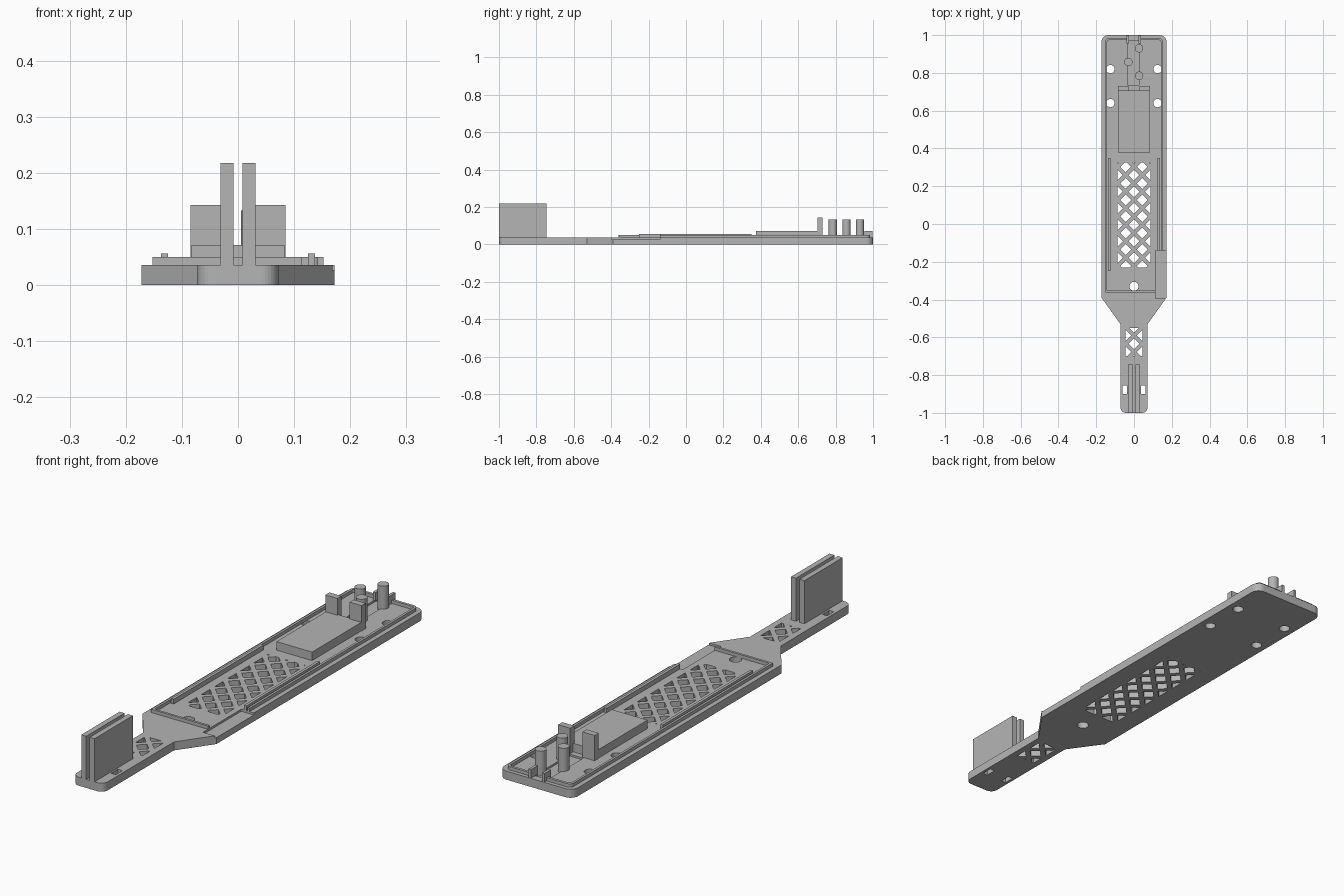
import bpy, bmesh, math
from mathutils import Vector

old = bpy.data.objects.get("Cube")
if old:
    bpy.data.objects.remove(old, do_unlink=True)

grey = bpy.data.materials.new("matte_grey")
grey.use_nodes = True
COLOUR = (0.46, 0.46, 0.46, 1)
grey.diffuse_color = COLOUR
grey.node_tree.nodes["Principled BSDF"].inputs["Base Color"].default_value = COLOUR

PLATE = 0.036   # top of the plate
LIP = 0.05      # top of the raised lip
BLOCK = 0.072   # top of the raised bed


def finish(name, bm):
    """Turn a bmesh into a named object."""
    bmesh.ops.recalc_face_normals(bm, faces=bm.faces)
    mesh = bpy.data.meshes.new(name)
    bm.to_mesh(mesh)
    bm.free()
    mesh.materials.append(grey)
    ob = bpy.data.objects.new(name, mesh)
    bpy.context.collection.objects.link(ob)
    return ob


def raise_faces(bm, z0, z1):
    """Thicken flat faces lying at z0 up to z1."""
    res = bmesh.ops.extrude_face_region(bm, geom=bm.faces[:], use_keep_orig=True)
    verts = [g for g in res["geom"] if isinstance(g, bmesh.types.BMVert)]
    bmesh.ops.translate(bm, vec=(0, 0, z1 - z0), verts=verts)


def prism(name, points, z0, z1):
    bm = bmesh.new()
    bm.faces.new([bm.verts.new((x, y, z0)) for x, y in points])
    raise_faces(bm, z0, z1)
    return finish(name, bm)


def box(name, x0, x1, y0, y1, z0, z1):
    return prism(name, [(x0, y0), (x1, y0), (x1, y1), (x0, y1)], z0, z1)


def cylinder(name, x, y, r, z0, z1, n=32):
    ring = [(x + r * math.cos(math.tau * i / n), y + r * math.sin(math.tau * i / n))
            for i in range(n)]
    return prism(name, ring, z0, z1)


def rounded(corners, steps=8):
    """Round each (x, y, radius) corner of a polygon."""
    out = []
    for i, (x, y, r) in enumerate(corners):
        p = Vector((x, y))
        if r == 0:
            out.append((x, y))
            continue
        a = (Vector(corners[i - 1][:2]) - p).normalized()
        b = (Vector(corners[(i + 1) % len(corners)][:2]) - p).normalized()
        centre = p + (a + b) * r
        for k in range(steps + 1):
            t = math.pi / 2 * k / steps
            out.append(tuple(centre - b * r * math.cos(t) - a * r * math.sin(t)))
    return out


def lattice(name, x0, x1, y0, y1, cx, cy, pitch=0.0875, half=0.029):
    """Cutter made of a diamond grid clipped to a rectangle."""
    bm = bmesh.new()
    for i in range(-10, 11):
        for j in range(-20, 21):
            if (i + j) % 2:
                continue
            x, y = cx + i * pitch / 2, cy + j * pitch / 2
            if x0 - half < x < x1 + half and y0 - half < y < y1 + half:
                bm.faces.new([bm.verts.new((x + dx * half, y + dy * half, -0.05))
                              for dx, dy in ((1, 0), (0, 1), (-1, 0), (0, -1))])
    for co, no in (((x0, 0, 0), (-1, 0, 0)), ((x1, 0, 0), (1, 0, 0)),
                   ((0, y0, 0), (0, -1, 0)), ((0, y1, 0), (0, 1, 0))):
        bmesh.ops.bisect_plane(bm, geom=bm.verts[:] + bm.edges[:] + bm.faces[:],
                               plane_co=co, plane_no=no, clear_outer=True)
    raise_faces(bm, -0.05, 0.1)
    return finish(name, bm)


def cut(target, cutters):
    for c in cutters:
        c.hide_render = True
        c.hide_viewport = True
        c.display_type = 'WIRE'
        mod = target.modifiers.new(c.name, 'BOOLEAN')
        mod.operation = 'DIFFERENCE'
        mod.solver = 'EXACT'
        mod.object = c
    # apply the cuts, then drop the cutters
    bpy.context.view_layer.update()
    deps = bpy.context.evaluated_depsgraph_get()
    mesh = bpy.data.meshes.new_from_object(target.evaluated_get(deps))
    target.modifiers.clear()
    target.data = mesh
    for c in cutters:
        bpy.data.objects.remove(c, do_unlink=True)


# Paddle-shaped base plate
base_plate = prism("base_plate", rounded([
    (-0.072, -1, 0.03), (0.072, -1, 0.03), (0.072, -0.53, 0), (0.172, -0.39, 0),
    (0.172, 1, 0.035), (-0.172, 1, 0.035), (-0.172, -0.39, 0), (-0.072, -0.53, 0)]),
    0, PLATE)

# Openings through the plate, corner notch and cable groove
cutters = [
    lattice("main_lattice_cutter", -0.088, 0.088, -0.23, 0.325, 0.0437, 0.303),
    lattice("tail_lattice_cutter", -0.045, 0.045, -0.70, -0.55, 0, -0.635),
    cylinder("front_hole_cutter", 0, -0.33, 0.024, -0.05, 0.1),
    box("notch_cutter", 0.113, 0.2, -0.395, -0.14, 0.027, 0.1),
    box("groove_cutter", -0.035, 0.027, 0.735, 0.97, 0.028, 0.1),
]
for side in (-1, 1):
    for y in (0.64, 0.82):
        cutters.append(cylinder("screw_hole_cutter", side * 0.125, y, 0.022, -0.05, 0.1))
    x = side * 0.049
    cutters.append(box("strap_slot_cutter", x - 0.011, x + 0.011, -0.9, -0.855, -0.05, 0.1))
cut(base_plate, cutters)

# Raised lip running round the plate, open at the notch and the cable exit
lip = prism("lip", rounded([(-0.152, -0.362, 0), (0.152, -0.362, 0),
                            (0.152, 0.984, 0.02), (-0.152, 0.984, 0.02)]), PLATE, LIP)
cut(lip, [
    prism("lip_inner_cutter", rounded([(-0.142, -0.352, 0), (0.142, -0.352, 0),
                                       (0.142, 0.973, 0.01), (-0.142, 0.973, 0.01)]), 0, 0.1),
    box("lip_notch_cutter", 0.113, 0.2, -0.395, -0.14, 0, 0.1),
    box("lip_exit_cutter", -0.027, 0.024, 0.95, 1.02, 0, 0.1),
])

# Side ridges just inside the lip
box("ridge_right", -0.137, -0.125, -0.25, 0.35, PLATE, 0.056)
box("ridge_left", 0.125, 0.137, -0.14, 0.35, PLATE, 0.056)

# Raised bed with two stop posts at its rear
box("bed", -0.083, 0.083, 0.375, 0.71, PLATE, BLOCK)
for side, label in ((-1, "right"), (1, "left")):
    inner, outer = sorted((side * 0.029, side * 0.085))
    box("stop_post_" + label, inner, outer, 0.703, 0.73, PLATE, 0.143)

# Cable pegs
for i, (x, y) in enumerate(((0.027, 0.93), (-0.03, 0.858), (0.027, 0.785))):
    peg = cylinder("cable_peg_%d" % (i + 1), x, y, 0.022, 0.02, 0.133)
    for poly in peg.data.polygons:
        poly.use_smooth = abs(poly.normal.z) < 0.5
    for edge in peg.data.edges:
        a, b = (peg.data.vertices[v].co.z for v in edge.vertices)
        edge.use_edge_sharp = abs(a - b) < 1e-5

# Cable exit brackets at the rear edge
box("exit_bracket_right", -0.039, -0.027, 0.955, 0.998, PLATE, BLOCK)
box("exit_bracket_left", 0.024, 0.036, 0.955, 0.998, PLATE, BLOCK)

# Twin upright fins on the tail
for side, label in ((-1, "right"), (1, "left")):
    inner, outer = sorted((side * 0.008, side * 0.031))
    box("tail_fin_" + label, inner, outer, -1, -0.745, PLATE, 0.218)
